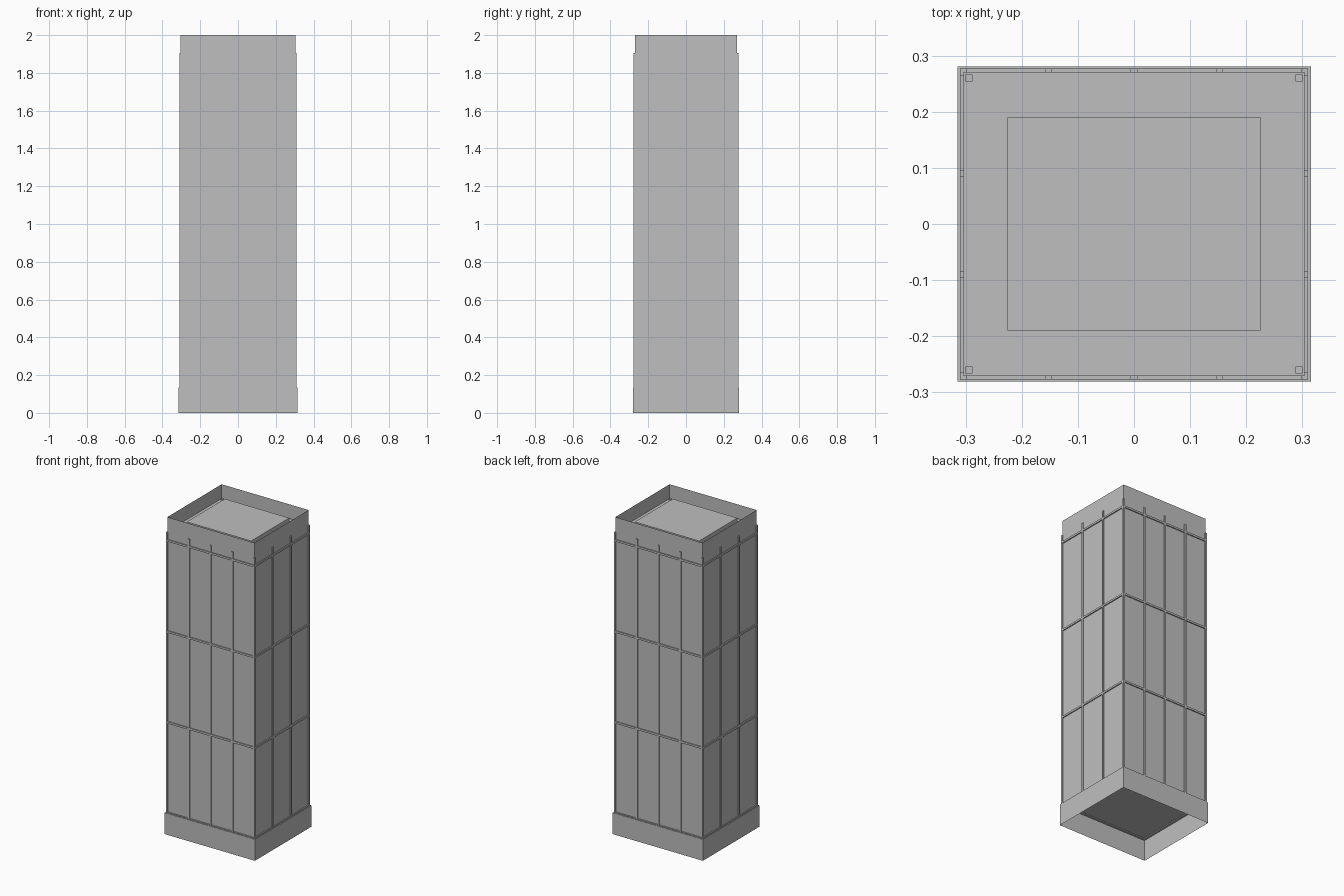
import bpy, bmesh

cube = bpy.data.objects.get("Cube")
if cube:
    bpy.data.objects.remove(cube, do_unlink=True)

# One concrete grey for the whole tower
grey = bpy.data.materials.new("concrete_grey")
grey.use_nodes = True
GREY = (0.52, 0.52, 0.52, 1)
grey.diffuse_color = GREY
grey.node_tree.nodes["Principled BSDF"].inputs["Base Color"].default_value = GREY


def add_box(bm, center, size, skip_top=False, skip_bottom=False):
    """Add a box, optionally left open at the top or bottom."""
    verts = bmesh.ops.create_cube(bm, size=1)["verts"]
    for v in verts:
        v.co = [c + p * s for c, p, s in zip(center, v.co, size)]
    faces = {f for v in verts for f in v.link_faces}
    for f in faces:
        f.normal_update()
    drop = [f for f in faces if (skip_top and f.normal.z > 0.5)
            or (skip_bottom and f.normal.z < -0.5)]
    if drop:
        bmesh.ops.delete(bm, geom=drop, context="FACES_ONLY")


def make_object(name, bm):
    mesh = bpy.data.meshes.new(name)
    bm.to_mesh(mesh)
    bm.free()
    mesh.materials.append(grey)
    obj = bpy.data.objects.new(name, mesh)
    bpy.context.collection.objects.link(obj)
    return obj


def box_object(name, half_x, half_y, z0, z1, **skip):
    bm = bmesh.new()
    add_box(bm, (0, 0, (z0 + z1) / 2), (2 * half_x, 2 * half_y, z1 - z0), **skip)
    return make_object(name, bm)


HX, HY = 0.304, 0.271      # wall planes
BASE, ROOF, TOP = 0.135, 1.91, 2.0
BAR, OUT = 0.012, 0.006    # trim width and projection

# Hollow plinth, tower walls with parapet, roof deck and raised roof block
box_object("plinth", 0.315, 0.281, 0, BASE, skip_bottom=True)
box_object("tower_walls", HX, HY, BASE, TOP, skip_top=True, skip_bottom=True)
bm = bmesh.new()
bmesh.ops.create_grid(bm, x_segments=1, y_segments=1, size=1)
for v in bm.verts:
    v.co = (v.co.x * HX, v.co.y * HY, ROOF)
make_object("roof_deck", bm)
box_object("roof_block", 0.225, 0.19, ROOF, 1.96, skip_bottom=True)

# Vertical mullions: five on front and back, four on each side
bm = bmesh.new()
mid, height = (BASE + 1.905) / 2, 1.905 - BASE
for side in (-1, 1):
    for i in range(5):
        x = (HX - BAR / 2 + OUT) * (i / 2 - 1)
        add_box(bm, (x, side * HY, mid), (BAR, 2 * OUT, height))
    for i in range(4):
        y = (HY - BAR / 2 + OUT) * (i / 1.5 - 1)
        add_box(bm, (side * HX, y, mid), (2 * OUT, BAR, height))
make_object("mullions", bm)

# Horizontal bands around the tower
bm = bmesh.new()
for z in (0.135, 0.707, 1.28, 1.855):
    for side in (-1, 1):
        add_box(bm, (0, side * HY, z), (2 * (HX + OUT), 2 * OUT + 0.001, BAR))
        add_box(bm, (side * HX, 0, z), (2 * OUT + 0.001, 2 * (HY + OUT), BAR))
make_object("floor_bands", bm)

# Small corner studs on the roof deck
bm = bmesh.new()
for sx in (-1, 1):
    for sy in (-1, 1):
        add_box(bm, (sx * 0.294, sy * 0.26, ROOF), (BAR, BAR, 0.012))
make_object("corner_studs", bm)
